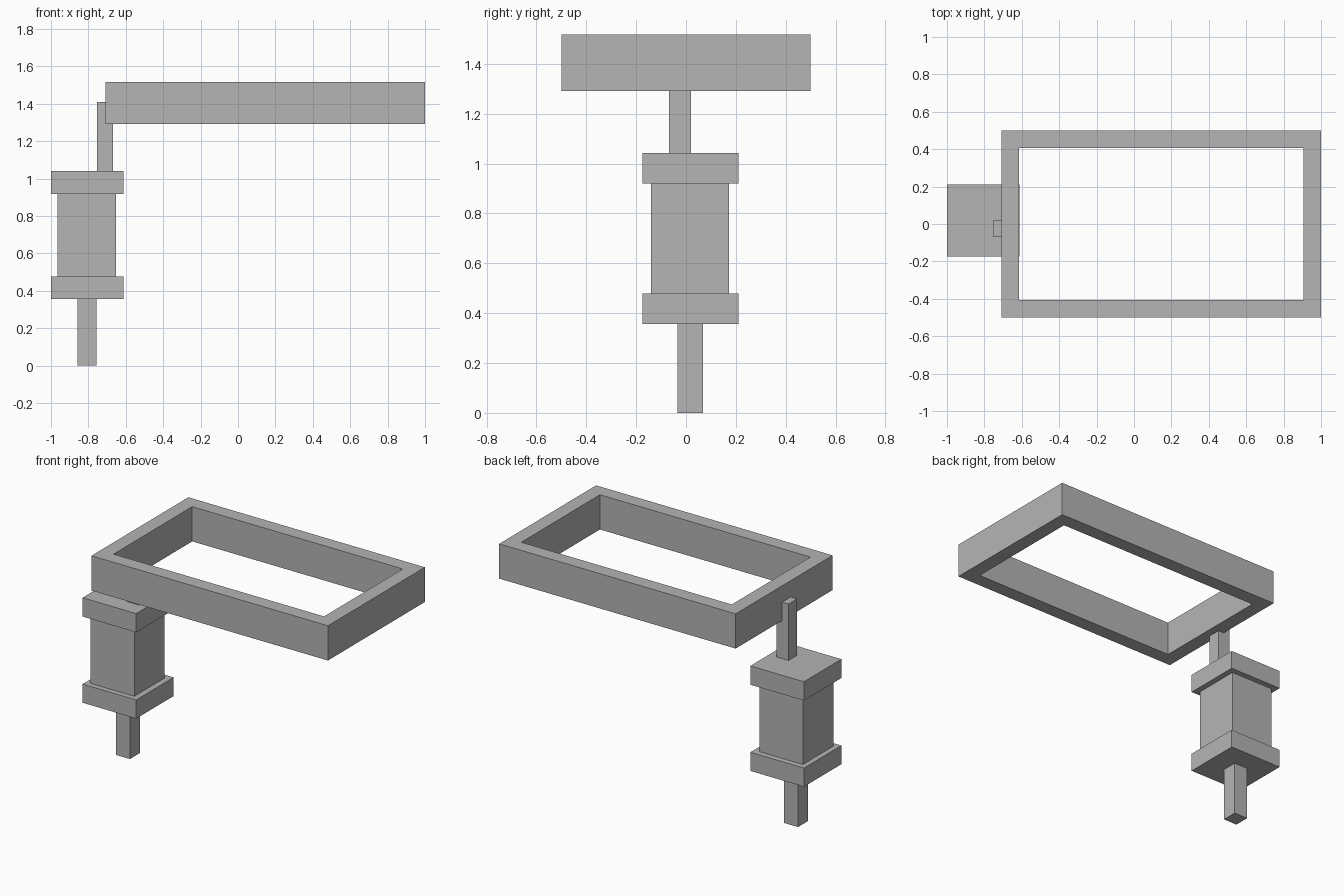
import bpy
import bmesh
from mathutils import Vector

if "Cube" in bpy.data.objects:
    bpy.data.objects.remove(bpy.data.objects["Cube"], do_unlink=True)

grey = bpy.data.materials.new("plain grey")
grey.use_nodes = True
GREY = (0.46, 0.46, 0.46, 1.0)
grey.diffuse_color = GREY
grey.node_tree.nodes["Principled BSDF"].inputs["Base Color"].default_value = GREY


def add_object(name, bm):
    bmesh.ops.recalc_face_normals(bm, faces=bm.faces)
    mesh = bpy.data.meshes.new(name)
    bm.to_mesh(mesh)
    bm.free()
    mesh.materials.append(grey)
    obj = bpy.data.objects.new(name, mesh)
    bpy.context.collection.objects.link(obj)
    return obj


def box(name, low, high):
    """Flat-sided block between two opposite corners."""
    low, high = Vector(low), Vector(high)
    bm = bmesh.new()
    bmesh.ops.create_cube(bm, size=1)
    bmesh.ops.scale(bm, vec=high - low, verts=bm.verts)
    bmesh.ops.translate(bm, vec=(low + high) / 2, verts=bm.verts)
    return add_object(name, bm)


def rectangular_ring(name, low, high, wall):
    """Open rectangular frame: four mitred walls around a hole."""
    (x0, y0, z0), (x1, y1, z1) = low, high
    bm = bmesh.new()

    def loop(inset, z):
        return [bm.verts.new((x, y, z)) for x, y in (
            (x0 + inset, y0 + inset), (x1 - inset, y0 + inset),
            (x1 - inset, y1 - inset), (x0 + inset, y1 - inset))]

    loops = [loop(0, z0), loop(0, z1), loop(wall, z1), loop(wall, z0)]
    for a, b in zip(loops, loops[1:] + loops[:1]):
        for i in range(4):
            j = (i + 1) % 4
            bm.faces.new((a[i], a[j], b[j], b[i]))
    return add_object(name, bm)


# Column: lower post, body between two caps, upper post
box("lower_post", (-0.857, -0.035, 0), (-0.757, 0.068, 0.356))
for cap_name, bottom, top in (("lower_cap", 0.356, 0.478), ("upper_cap", 0.919, 1.042)):
    box(cap_name, (-1, -0.175, bottom), (-0.613, 0.211, top))
box("column_body", (-0.966, -0.14, 0.478), (-0.651, 0.173, 0.919))
box("upper_post", (-0.755, -0.069, 1.042), (-0.667, 0.02, 1.411))

# Open frame carried by the upper post
rectangular_ring("open_frame", (-0.709, -0.5, 1.291), (1, 0.5, 1.518), 0.094)
